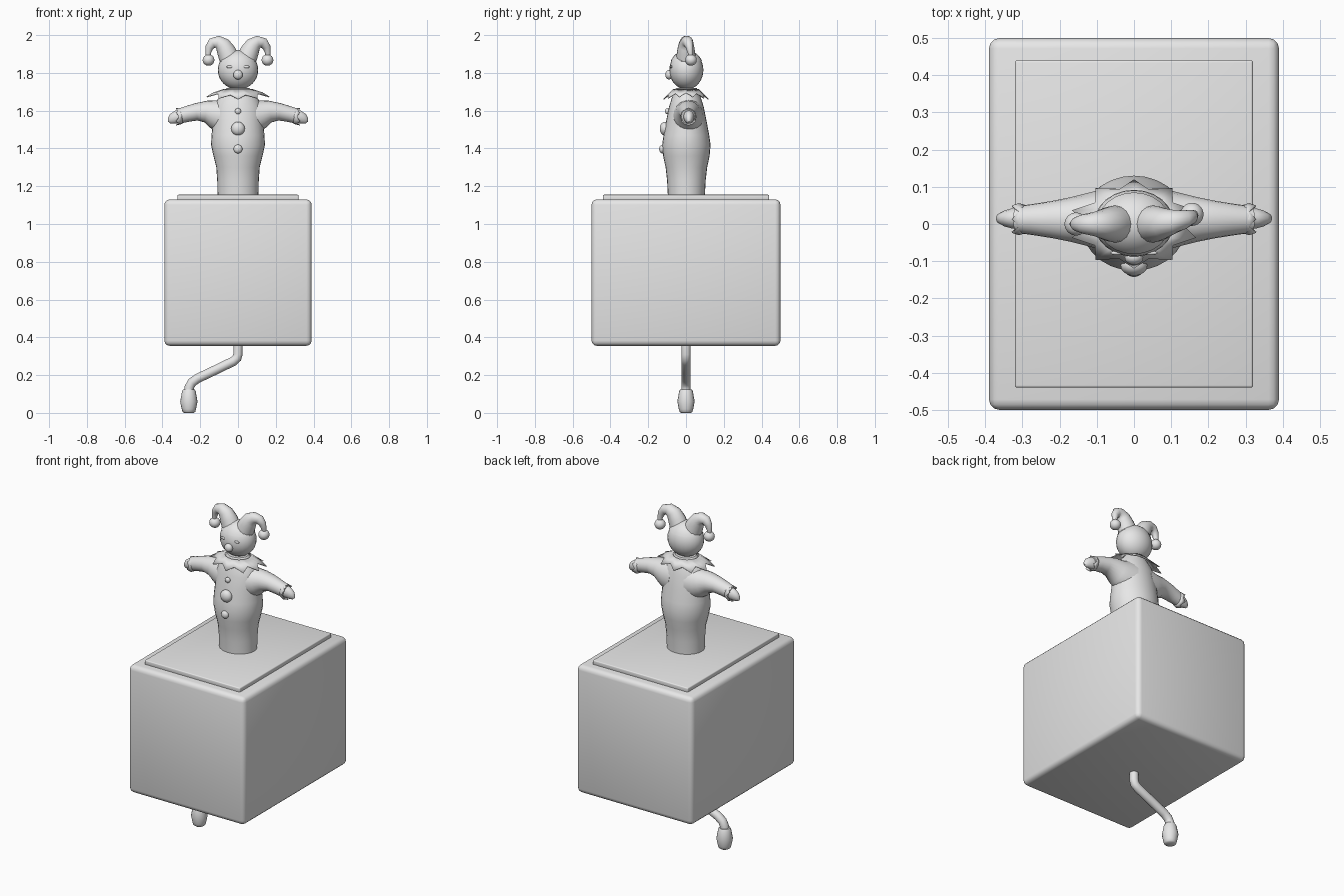
import bpy, bmesh, math
from mathutils import Vector

if "Cube" in bpy.data.objects:
    bpy.data.objects.remove(bpy.data.objects["Cube"])

grey = bpy.data.materials.new("plain grey")
grey.diffuse_color = (0.8, 0.8, 0.8, 1)
grey.use_nodes = True
grey.node_tree.nodes["Principled BSDF"].inputs["Base Color"].default_value = grey.diffuse_color


def finish(name, bm, angle=50):
    bmesh.ops.recalc_face_normals(bm, faces=bm.faces)
    mesh = bpy.data.meshes.new(name)
    bm.to_mesh(mesh)
    bm.free()
    mesh.materials.append(grey)
    ob = bpy.data.objects.new(name, mesh)
    bpy.context.collection.objects.link(ob)
    bpy.ops.object.select_all(action='DESELECT')
    ob.select_set(True)
    bpy.context.view_layer.objects.active = ob
    bpy.ops.object.shade_smooth_by_angle(angle=math.radians(angle))
    return ob


def loft(bm, rings, caps=True):
    loops = [[bm.verts.new(p) for p in ring] for ring in rings]
    n = len(loops[0])
    for a, b in zip(loops, loops[1:]):
        for i in range(n):
            bm.faces.new((a[i], a[(i + 1) % n], b[(i + 1) % n], b[i]))
    if caps:
        bm.faces.new(loops[0])
        bm.faces.new(loops[-1])


def sweep(name, path, n=20):
    """Elliptic tube through (x, y, z, radius in xz plane, radius along y)."""
    bm = bmesh.new()
    rings = []
    for i, (x, y, z, r, ry) in enumerate(path):
        a, b = path[max(i - 1, 0)], path[min(i + 1, len(path) - 1)]
        t = Vector((b[0] - a[0], 0, b[2] - a[2])).normalized()
        side = Vector((t.z, 0, -t.x))
        rings.append([Vector((x, y, z)) + side * r * math.cos(k * math.tau / n)
                      + Vector((0, ry * math.sin(k * math.tau / n), 0)) for k in range(n)])
    loft(bm, rings)
    return finish(name, bm)


def ball(name, loc, radii, cut=None):
    bm = bmesh.new()
    bmesh.ops.create_uvsphere(bm, u_segments=24, v_segments=16, radius=1)
    for v in bm.verts:
        v.co = Vector(loc) + Vector([c * r for c, r in zip(v.co, radii)])
    if cut is not None:
        bmesh.ops.bisect_plane(bm, geom=bm.verts[:] + bm.edges[:] + bm.faces[:],
                               plane_co=(0, 0, cut), plane_no=(0, 0, 1), clear_inner=True)
    return finish(name, bm)


def slab(name, size, z0, z1, bevel, angle):
    bm = bmesh.new()
    bmesh.ops.create_cube(bm, size=1)
    for v in bm.verts:
        v.co = (v.co.x * size[0], v.co.y * size[1], z0 + (v.co.z + 0.5) * (z1 - z0))
    bmesh.ops.bevel(bm, geom=bm.edges[:], offset=bevel, segments=3, profile=0.5, affect='EDGES')
    return finish(name, bm, angle)


# Box and lid plate
slab("box", (0.78, 1.0), 0.355, 1.13, 0.028, 60)
slab("lid_plate", (0.64, 0.88), 1.125, 1.155, 0.006, 30)

# Crank and its handle
rod = [(0, .37), (0, .31), (-.006, .29), (-.025, .273), (-.12, .227),
       (-.215, .182), (-.245, .16), (-.258, .135), (-.26, .10)]
sweep("crank_rod", [(x, 0, z, .025, .025) for x, z in rod], 16)
grip = [(.125, .030), (.115, .036), (.06, .046), (.02, .038), (.006, .034), (0, .026)]
sweep("crank_handle", [(-.26, 0, z, r, r) for z, r in grip], 16)

# Torso
torso = [(1.15, .108, .098), (1.23, .11, .102), (1.30, .115, .11), (1.36, .13, .123),
         (1.42, .143, .128), (1.47, .14, .121), (1.55, .133, .106),
         (1.62, .128, .092), (1.665, .105, .078), (1.72, .06, .055)]
sweep("torso", [(0, 0.002, z, rx, ry) for z, rx, ry in torso], 28)

# Sleeves, cuffs and hands
sleeve = [(.05, 1.57, .10, .085), (.10, 1.575, .088, .078), (.13, 1.583, .075, .07),
          (.17, 1.595, .058, .06), (.22, 1.594, .046, .05), (.27, 1.582, .042, .042),
          (.315, 1.57, .039, .036)]
hand = [(.28, 1.574, .034, .03), (.325, 1.566, .035, .028), (.345, 1.556, .029, .022),
        (.358, 1.545, .019, .015), (.364, 1.537, .008, .006)]
for s, side in ((-1, "left"), (1, "right")):
    sweep(side + "_sleeve", [(s * x, .012, z, r, ry) for x, z, r, ry in sleeve])
    sweep(side + "_hand", [(s * x, .015, z, r, ry) for x, z, r, ry in hand], 14)
    bm = bmesh.new()
    rings = []
    for x, tip, grow in ((.295, 0, .002), (.31, .018, .006)):
        rings.append([(s * (x + tip * (k % 2)), .013 + (.037 + grow) * math.cos(k * math.tau / 12),
                       1.572 - (x - .295) * .3 + (.04 + grow) * math.sin(k * math.tau / 12))
                      for k in range(12)])
    loft(bm, rings, False)
    finish(side + "_cuff", bm, 30).modifiers.new("thickness", 'SOLIDIFY').thickness = .004

# Pointed collar
bm = bmesh.new()
N = 20
inner = [(.075 * math.sin(k * math.tau / N), -.068 * math.cos(k * math.tau / N), 1.715)
         for k in range(N)]
outer = []
for k in range(N):
    a = k * math.tau / N
    rx, ry, z = ((.175, .12, 1.662), (.13, .098, 1.683))[k % 2]
    outer.append((rx * math.sin(a), -ry * math.cos(a), z + .014 * math.sin(a) ** 2))
loft(bm, [inner, outer], False)
finish("collar", bm, 30).modifiers.new("thickness", 'SOLIDIFY').thickness = .005

# Buttons
for name, y, z, r in (("top_button", -.099, 1.597, .016), ("middle_button", -.112, 1.505, .036),
                      ("lower_button", -.125, 1.397, .023)):
    ball(name, (0, y, z), (r, r * .75, r))

# Head, cap, nose and face details
ball("head", (0, .002, 1.815), (.107, .09, .103))
ball("cap", (0, .002, 1.815), (.110, .093, .106), cut=1.862)
ball("nose", (0, -.09, 1.79), (.025, .02, .025))
for s, side in ((-1, "left"), (1, "right")):
    ball(side + "_eye", (s * .045, -.078, 1.832), (.018, .006, .007))

# Cap horns with bobbles
horn = [(.045, 1.875, .054, 0), (.062, 1.915, .05, 0), (.082, 1.947, .043, .05),
        (.108, 1.963, .034, .2), (.135, 1.958, .028, .45), (.152, 1.935, .021, .7),
        (.158, 1.905, .015, .9), (.157, 1.875, .011, 1)]
for s, side, tip in ((-1, "left", 0.0), (1, "right", .026)):
    sweep(side + "_cap_horn", [(s * x, tip * f, z, r, r * .95) for x, z, r, f in horn], 16)
    ball(side + "_bobble", (s * .156, tip, 1.868), (.031, .031, .03))
